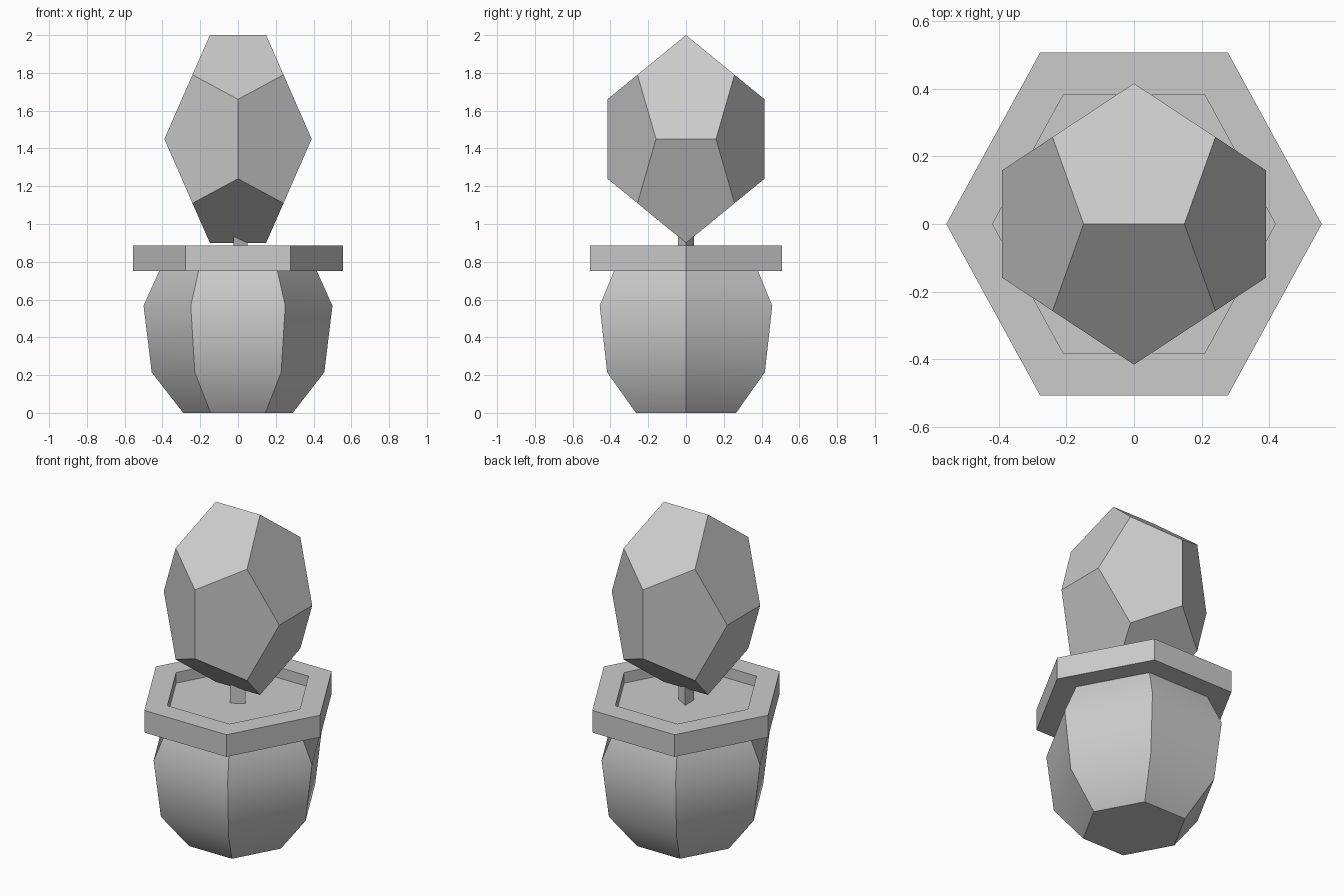
import bpy, bmesh, math

if "Cube" in bpy.data.objects:
    bpy.data.objects.remove(bpy.data.objects["Cube"])

PHI = (1 + 5 ** 0.5) / 2
Y_STRETCH = 1.055


def finish(name, bm):
    bmesh.ops.recalc_face_normals(bm, faces=bm.faces)
    mesh = bpy.data.meshes.new(name)
    bm.to_mesh(mesh)
    bm.free()
    obj = bpy.data.objects.new(name, mesh)
    bpy.context.collection.objects.link(obj)
    return obj


def loft(name, profile, sides, closed=False, sy=Y_STRETCH):
    """Sweep a (radius, z) profile round a polygon; cap it, or close it as a ring."""
    bm = bmesh.new()
    rings = []
    for r, z in profile:
        angles = [2 * math.pi * i / sides for i in range(sides)]
        rings.append([bm.verts.new((r * math.cos(a), r * math.sin(a) * sy, z)) for a in angles])
    pairs = list(zip(rings, rings[1:]))
    if closed:
        pairs.append((rings[-1], rings[0]))
    else:
        bm.faces.new(rings[0])
        bm.faces.new(rings[-1])
    for lo, hi in pairs:
        for i in range(sides):
            j = (i + 1) % sides
            bm.faces.new((lo[i], lo[j], hi[j], hi[i]))
    return finish(name, bm)


# Hexagonal pot, smooth up each panel with sharp corners
pot = loft("pot", [(0.29, 0), (0.457, 0.215), (0.5, 0.567), (0.418, 0.75)], 6)
bpy.ops.object.select_all(action='DESELECT')
pot.select_set(True)
bpy.context.view_layer.objects.active = pot
bpy.ops.object.shade_smooth_by_angle(angle=math.radians(40))

# Rim ring and the soil sunk inside it
loft("rim", [(0.555, 0.75), (0.555, 0.885), (0.418, 0.885), (0.418, 0.75)], 6, closed=True)
loft("soil", [(0.418, 0.75), (0.418, 0.82)], 6)

# Three-sided stem
loft("stem", [(0.05, 0.8), (0.05, 1.0)], 3, sy=1)

# Stretched dodecahedron bush
bm = bmesh.new()
s = (-1, 1)
points = [(x, y, z) for x in s for y in s for z in s]
for a in s:
    for b in s:
        p, q = a / PHI, b * PHI
        points += [(0, q, p), (p, 0, q), (q, p, 0)]
for x, y, z in points:
    bm.verts.new((x * 0.241, y * 0.257, 1.45 + z * 0.34))
bmesh.ops.convex_hull(bm, input=bm.verts)
bmesh.ops.dissolve_limit(bm, angle_limit=math.radians(2), verts=bm.verts, edges=bm.edges)
finish("bush", bm)
